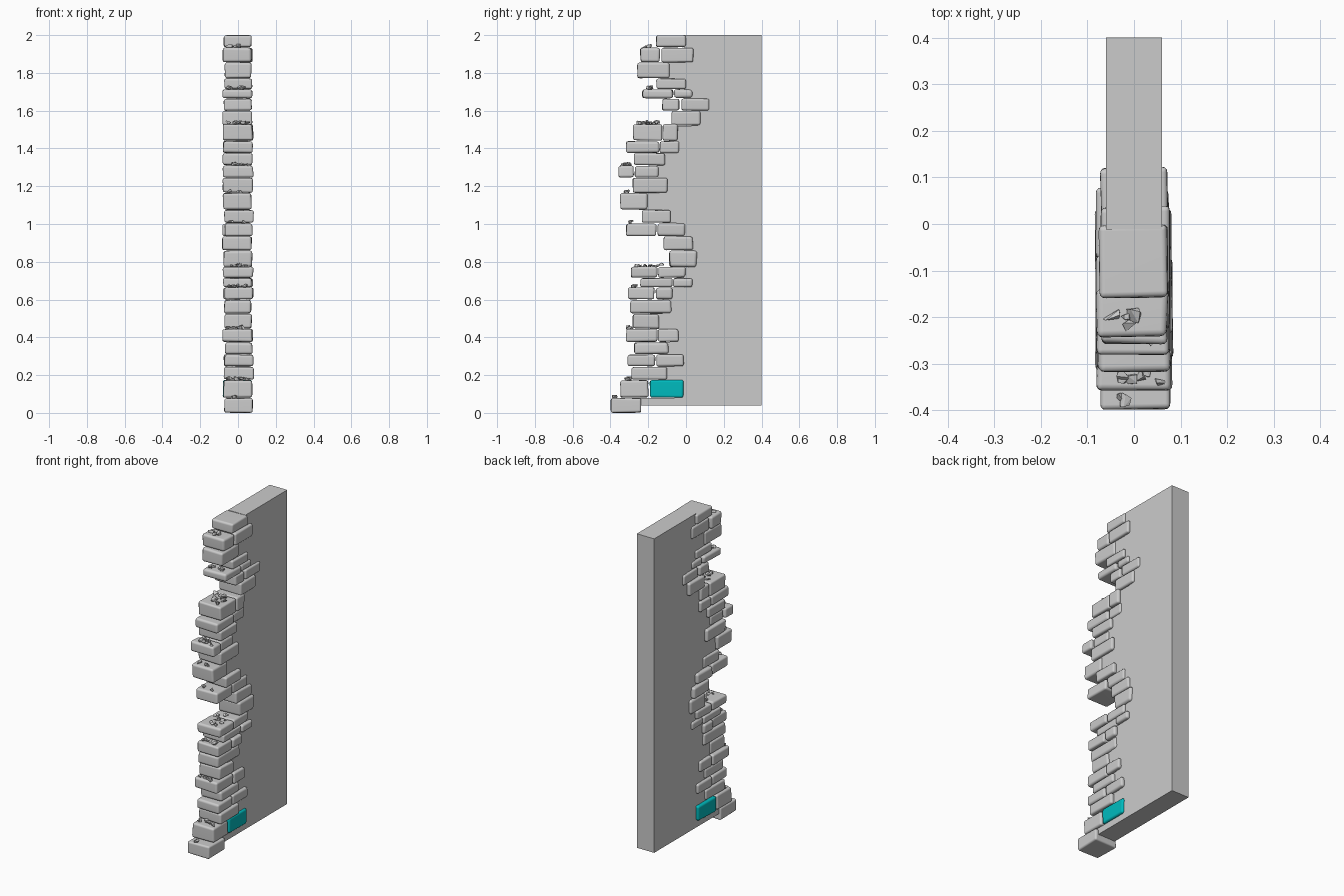
import bpy, bmesh, random
from mathutils import Vector

if "Cube" in bpy.data.objects:
    bpy.data.objects.remove(bpy.data.objects["Cube"])

random.seed(7)
rnd = random.uniform

# Brick courses, top to bottom: z bottom, z top, y joints
COURSES = [
    (1.935, 2.00, (-.16, 0)), (1.855, 1.935, (-.245, -.135, .04)),
    (1.77, 1.855, (-.26, -.085)), (1.715, 1.77, (-.16, 0)),
    (1.665, 1.715, (-.235, -.065, .04)), (1.6, 1.665, (-.13, -.03, .125)),
    (1.52, 1.6, (-.08, .08)), (1.44, 1.53, (-.285, -.125, -.04)),
    (1.375, 1.44, (-.32, -.14, -.035)), (1.31, 1.375, (-.28, -.11)),
    (1.245, 1.31, (-.36, -.275, -.14)), (1.165, 1.245, (-.285, -.095)),
    (1.075, 1.165, (-.35, -.2)), (1.005, 1.075, (-.235, -.075)),
    (.935, 1.005, (-.32, -.155, 0)), (.86, .935, (-.12, .04)),
    (.77, .86, (-.09, .06)), (.715, .775, (-.295, -.15, 0)),
    (.665, .715, (-.245, -.07, .04)), (.6, .665, (-.31, -.165, -.07)),
    (.525, .6, (-.3, -.075)), (.445, .525, (-.285, -.14)),
    (.375, .445, (-.32, -.15, -.035)), (.31, .375, (-.28, -.09)),
    (.245, .31, (-.31, -.16, -.01)), (.175, .245, (-.29, -.095)),
    (.08, .175, (-.35, -.195, -.01)), (0, .08, (-.4, -.235)),
]

# Rubble piles: y start, y end, z of the ledge, number of chips
RUBBLE = [
    (-.23, -.19, 1.935, 4), (-.22, -.17, 1.715, 6), (-.26, -.13, 1.53, 10),
    (-.34, -.29, 1.31, 8), (-.33, -.30, 1.165, 4), (-.30, -.28, 1.005, 2),
    (-.27, -.13, .775, 10), (-.29, -.26, .665, 5), (-.31, -.29, .445, 6),
    (-.32, -.29, .175, 6), (-.38, -.37, .08, 2),
]


def add_object(name, bm):
    bmesh.ops.recalc_face_normals(bm, faces=bm.faces)
    me = bpy.data.meshes.new(name)
    bm.to_mesh(me)
    bm.free()
    ob = bpy.data.objects.new(name, me)
    bpy.context.collection.objects.link(ob)
    return ob


def brick(name, y0, y1, z0, z1):
    """Worn block: jittered box with rounded edges."""
    bm = bmesh.new()
    bmesh.ops.create_cube(bm, size=1)
    wl, wr = rnd(.069, .083), rnd(.069, .083)
    for v in bm.verts:
        sx, sy, sz = v.co
        v.co = Vector((
            (wr if sx > 0 else -wl) + rnd(-.003, .003),
            (y0 + y1) / 2 + sy * (y1 - y0) - sy * rnd(0, .014),
            (z0 + z1) / 2 + sz * (z1 - z0) - sz * rnd(0, .008)))
    bmesh.ops.bevel(bm, geom=bm.edges[:], offset=rnd(.011, .016), segments=3,
                    profile=.55, affect='EDGES', clamp_overlap=True)
    for f in bm.faces:
        f.smooth = True
    ob = add_object(name, bm)
    ob.modifiers.new("soft_shading", 'WEIGHTED_NORMAL')
    return ob


# Toothed brick edge
n = 0
for z0, z1, joints in COURSES:
    for y0, y1 in zip(joints, joints[1:]):
        n += 1
        ob = brick(f"brick_{n:02d}", y0, y1, z0, z1)
        if z0 == .08 and y0 > -.3:
            # Coloured accent brick
            ob.name = "teal_brick"
            mat = bpy.data.materials.new("teal")
            mat.diffuse_color = (0, .5, .52, 1)
            mat.use_nodes = True
            mat.node_tree.nodes["Principled BSDF"].inputs["Base Color"].default_value = mat.diffuse_color
            ob.data.materials.append(mat)

# Plaster slab whose front edge steps along inside the bricks
profile = [(.4, .04), (.4, 2.0)]
for i, (z0, z1, joints) in enumerate(COURSES):
    edge = max(joints[-1] - .05, joints[0] + .03)
    top = 1.998 if i == 0 else min(z1, COURSES[i - 1][0])
    if i == 0:
        edge, top = -.012, 2.0
    profile += [(edge, top), (edge, max(z0, .04))]
bm = bmesh.new()
face = bm.faces.new([bm.verts.new((-.06, y, z)) for y, z in profile])
out = bmesh.ops.extrude_face_region(bm, geom=[face])
bmesh.ops.translate(bm, vec=(.12, 0, 0),
                    verts=[g for g in out["geom"] if isinstance(g, bmesh.types.BMVert)])
add_object("wall_slab", bm)

# Angular stone chips lying on the ledges
bm = bmesh.new()
for y0, y1, z, count in RUBBLE:
    for _ in range(count):
        r = rnd(.010, .019)
        c = Vector((rnd(-.055, .06), rnd(y0, y1), z + r * .4))
        pts = []
        for _ in range(9):
            d = Vector((rnd(-1, 1), rnd(-1, 1), rnd(-1, 1))).normalized()
            pts.append(bm.verts.new(c + Vector((d.x * 1.2, d.y, d.z * .8)) * r))
        hull = bmesh.ops.convex_hull(bm, input=pts)
        loose = [v for v in pts if v.is_valid and not v.link_faces]
        bmesh.ops.delete(bm, geom=loose, context='VERTS')
add_object("rubble_chips", bm)
